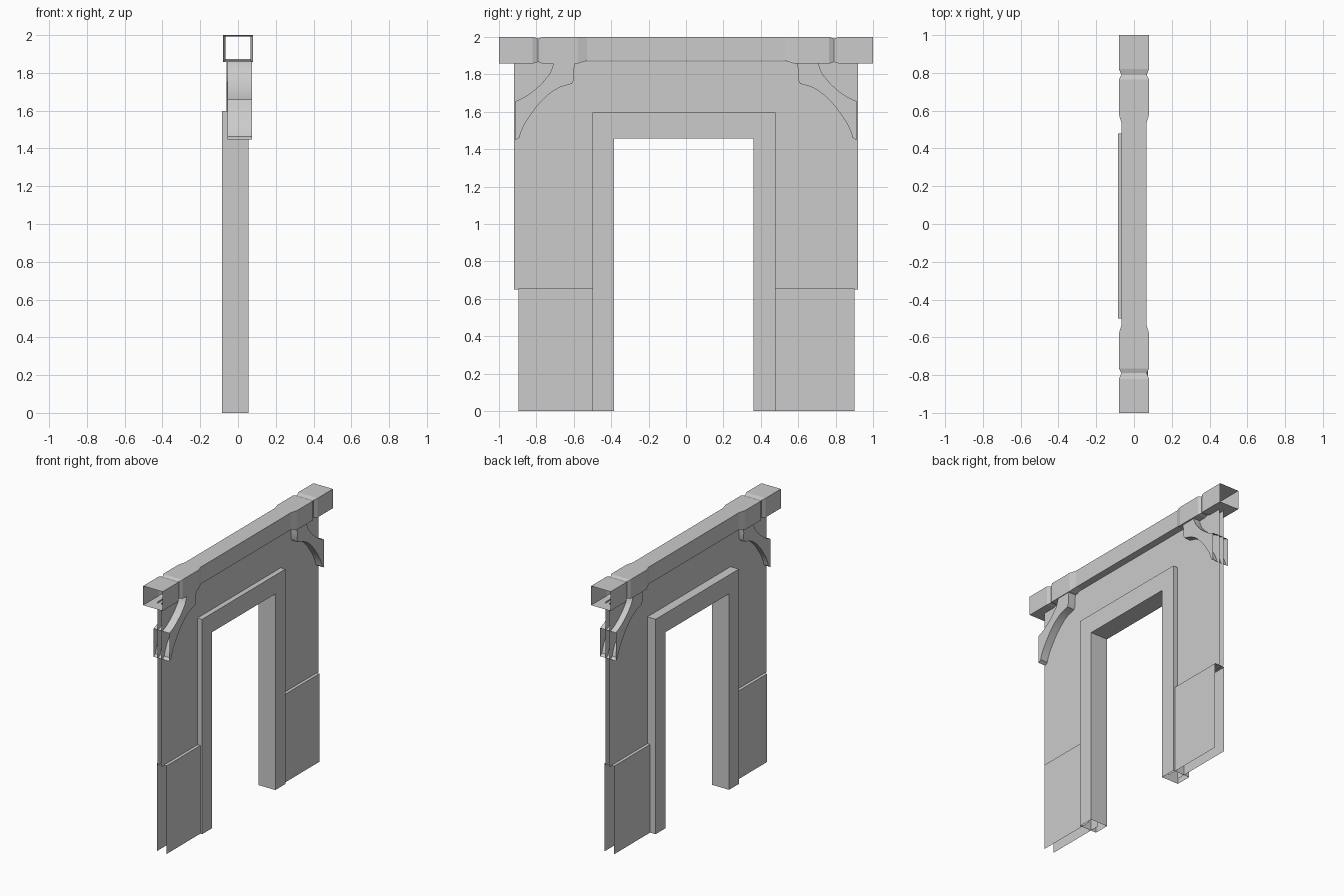
import bpy
import math

if "Cube" in bpy.data.objects:
    bpy.data.objects.remove(bpy.data.objects["Cube"])


def make_mesh(name, verts, faces):
    me = bpy.data.meshes.new(name)
    me.from_pydata(verts, [], faces)
    me.update()
    ob = bpy.data.objects.new(name, me)
    bpy.context.collection.objects.link(ob)
    return ob


def extrude(name, pts, x0, x1, keep):
    """Two faces from a counter-clockwise (y, z) outline; rim only where keep(a, b)."""
    n = len(pts)
    verts = [(x0, y, z) for y, z in pts] + [(x1, y, z) for y, z in pts]
    faces = [list(range(n))[::-1], list(range(n, 2 * n))]
    for i in range(n):
        j = (i + 1) % n
        if keep(pts[i], pts[j]):
            faces.append([i, j, n + j, n + i])
    return make_mesh(name, verts, faces)


def arch(y0, y1, top, i0, i1, itop, base):
    return [(y0, base), (i0, base), (i0, itop), (i1, itop),
            (i1, base), (y1, base), (y1, top), (y0, top)]


# Top beam: open-ended square tube with notched ends and a slimmer middle
half = [(1.0, 0.08, 1.857, 2.0), (0.82, 0.08, 1.857, 2.0),
        (0.79, 0.067, 1.866, 1.992), (0.765, 0.08, 1.857, 2.0),
        (0.58, 0.08, 1.857, 2.0), (0.53, 0.065, 1.873, 2.0)]
stations = [(-y, w, a, b) for y, w, a, b in half] + half[::-1]
verts, faces = [], []
for y, w, a, b in stations:
    verts += [(-w, y, a), (w, y, a), (w, y, b), (-w, y, b)]
for s in range(len(stations) - 1):
    for k in range(4):
        p, q = s * 4 + k, s * 4 + (k + 1) % 4
        faces.append([q, p, p + 4, q + 4])
beam = make_mesh("top_beam", verts, [f[::-1] for f in faces])

# Upper wall: two thin sheets around the doorway
extrude("upper_wall", arch(-0.92, 0.92, 1.868, -0.44, 0.42, 1.53, 0.65),
        -0.017, 0.017, lambda a, b: False)

# Lower wall panels: thicker, capped by a ledge on top
for name, y0, y1 in (("lower_panel_left", -0.895, -0.43),
                     ("lower_panel_right", 0.41, 0.9)):
    extrude(name, [(y0, 0), (y1, 0), (y1, 0.655), (y0, 0.655)],
            -0.04, 0.04, lambda a, b: a[1] == b[1] == 0.655)

# Door frame, open underneath
extrude("door_frame", arch(-0.5, 0.478, 1.597, -0.385, 0.36, 1.457, 0),
        -0.085, 0.055, lambda a, b: not (a[1] == b[1] == 0))

# Curved brackets, open where they meet the beam and at the outer end
profile = [(0.71, 1.86), (0.713, 1.84), (0.73, 1.8), (0.775, 1.747),
           (0.815, 1.712), (0.86, 1.68), (0.912, 1.656),
           (0.912, 1.447), (0.89, 1.462), (0.884, 1.487), (0.865, 1.53),
           (0.835, 1.577), (0.795, 1.632), (0.75, 1.68), (0.71, 1.711),
           (0.67, 1.733), (0.61, 1.75), (0.598, 1.775), (0.6, 1.82), (0.594, 1.86)]


def bracket_rim(a, b):
    return not (a[1] == b[1] == 1.86 or abs(a[0]) == abs(b[0]) == 0.912)


brackets = [
    extrude("bracket_left", [(-y, z) for y, z in profile], -0.055, 0.075, bracket_rim),
    extrude("bracket_right", profile[::-1], -0.062, 0.068, bracket_rim)]
for ob in brackets:
    bpy.ops.object.select_all(action='DESELECT')
    ob.select_set(True)
    bpy.context.view_layer.objects.active = ob
    bpy.ops.object.shade_smooth_by_angle(angle=math.radians(30))
